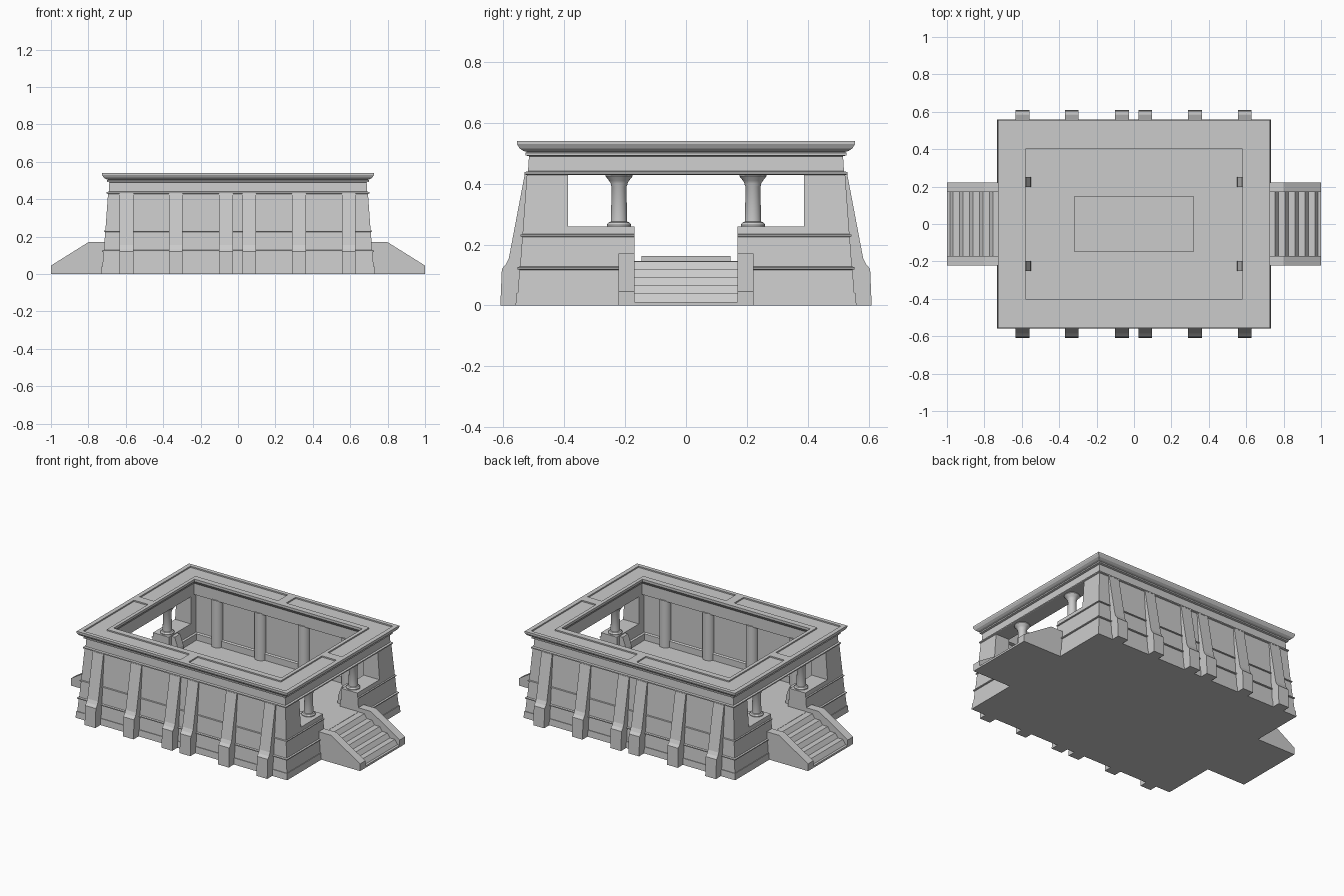
import bpy, bmesh, math

if "Cube" in bpy.data.objects:
    bpy.data.objects.remove(bpy.data.objects["Cube"], do_unlink=True)

GREY = (0.6, 0.6, 0.6, 1)
stone = bpy.data.materials.new("grey stone")
stone.use_nodes = True
stone.diffuse_color = GREY
stone.node_tree.nodes["Principled BSDF"].inputs["Base Color"].default_value = GREY


def finish(name, bm, smooth=False):
    bmesh.ops.recalc_face_normals(bm, faces=bm.faces)
    mesh = bpy.data.meshes.new(name)
    bm.to_mesh(mesh)
    bm.free()
    obj = bpy.data.objects.new(name, mesh)
    bpy.context.collection.objects.link(obj)
    mesh.materials.append(stone)
    if smooth:
        bpy.ops.object.select_all(action='DESELECT')
        obj.select_set(True)
        bpy.context.view_layer.objects.active = obj
        bpy.ops.object.shade_smooth_by_angle(angle=math.radians(35))
    return obj


def prism(name, outline, axis, lo, hi):
    """Extrude a flat outline along one axis from lo to hi."""
    bm = bmesh.new()
    place = {
        'x': lambda p, d: (d, p[0], p[1]),
        'y': lambda p, d: (p[0], d, p[1]),
        'z': lambda p, d: (p[0], p[1], d),
    }[axis]
    a = [bm.verts.new(place(p, lo)) for p in outline]
    b = [bm.verts.new(place(p, hi)) for p in outline]
    bm.faces.new(a)
    bm.faces.new(b[::-1])
    for i in range(len(a)):
        j = (i + 1) % len(a)
        bm.faces.new((a[i], b[i], b[j], a[j]))
    return finish(name, bm)


def rect(w, d):
    return [(-w, -d), (w, -d), (w, d), (-w, d)]


def lathe(name, profile, x, y, sides=24):
    """Turn a (radius, height) profile around a vertical axis."""
    bm = bmesh.new()
    rings = []
    for r, z in profile:
        rings.append([bm.verts.new((x + r * math.cos(math.tau * i / sides),
                                    y + r * math.sin(math.tau * i / sides), z))
                      for i in range(sides)])
    for lower, upper in zip(rings, rings[1:]):
        for i in range(sides):
            j = (i + 1) % sides
            bm.faces.new((lower[i], lower[j], upper[j], upper[i]))
    bm.faces.new(rings[0])
    bm.faces.new(rings[-1])
    return finish(name, bm, True)


# Hall body: stacked rectangular rings, up the outside and down the inside
outer = [(.56, 0), (.557, .04), (.553, .04), (.547, .117), (.554, .119),
         (.554, .125), (.545, .128), (.538, .225), (.544, .227), (.544, .232),
         (.537, .234), (.523, .428), (.53, .431), (.53, .438), (.519, .441),
         (.516, .49), (.528, .493), (.528, .501), (.522, .504), (.535, .508),
         (.547, .516), (.555, .53), (.555, .54)]
inner = [(.58, .40, .54), (.58, .40, .525), (.595, .415, .505),
         (.595, .415, .435), (.598, .44, .435), (.598, .44, .19),
         (.588, .43, .185), (.588, .43, .145)]
bm = bmesh.new()
rings = []
for w, d, z in [(d + .172, d, z) for d, z in outer] + inner:
    rings.append([bm.verts.new((px, py, z)) for px, py in rect(w, d)])
for a, b in zip(rings, rings[1:]):
    for i in range(4):
        j = (i + 1) % 4
        bm.faces.new((a[i], a[j], b[j], b[i]))
bm.faces.new(rings[0])
bm.faces.new(rings[-1])
hall = finish("hall_walls", bm)

# Cutters: end openings, roof panels and floor recess
half = [(.17, .1455), (.17, .26), (.388, .26), (.388, .429)]
cutters = [prism("opening_cutter", half + [(-y, z) for y, z in half[::-1]],
                 'x', -1.2, 1.2),
           prism("floor_cutter", rect(.345, .175), 'z', .137, .2)]
panel = [(.028, .53), (.70, .53), (.70, .028), (.602, .028),
         (.602, .437), (.028, .437)]
for sx in (-1, 1):
    for sy in (-1, 1):
        cutters.append(prism("roof_panel_cutter",
                             [(sx * px, sy * py) for px, py in panel],
                             'z', .532, .6))
for cutter in cutters:
    cutter.hide_render = True
    mod = hall.modifiers.new("cut", 'BOOLEAN')
    mod.operation = 'DIFFERENCE'
    mod.solver = 'EXACT'
    mod.object = cutter
bpy.context.view_layer.update()
cut_mesh = bpy.data.meshes.new_from_object(
    hall.evaluated_get(bpy.context.evaluated_depsgraph_get()))
hall.modifiers.clear()
hall.data = cut_mesh
for cutter in cutters:
    bpy.data.objects.remove(cutter, do_unlink=True)

# Low platform in the middle of the floor
prism("floor_platform", rect(.32, .147), 'z', .13, .163)

# Battered buttresses on both long walls
buttress = [(.50, 0), (.61, 0), (.605, .12), (.592, .135), (.582, .155),
            (.53, .43), (.50, .43)]
for sy in (-1, 1):
    for cx in (-.597, -.333, -.065, .06, .326, .592):
        prism("buttress", [(sy * y, z) for y, z in buttress],
              'x', cx - .037, cx + .037)

# Engaged round columns along the inside of the long walls
for sy in (-1, 1):
    for cx in (-.45, -.15, .15, .45):
        lathe("wall_column", [(.037, .14), (.037, .44)], cx, sy * .443)

# Stairs, cheek walls, end columns and inner piers at both ends
steps = [(.60, 0), (1.0, 0), (1.0, .012)]
for i in range(5):
    x = .985 - i * .053
    z = .04 + i * .026
    steps += [(x, z - .026 if i else .012), (x - .018, z)]
steps.append((.60, .144))
cheek = [(.69, 0), (1.0, 0), (1.0, .045), (.80, .17), (.69, .17)]
pier = [(.61, .14), (.55, .14), (.553, .19), (.577, .255), (.61, .255)]
pillar = [(.04, .255), (.04, .265), (.034, .273), (.027, .275), (.024, .39),
          (.027, .395), (.027, .40), (.033, .41), (.045, .425), (.045, .434)]
for sx in (-1, 1):
    def flip(outline):
        return [(sx * x, z) for x, z in outline]
    prism("stairs", flip(steps), 'y', -.172, .172)
    for sy in (-1, 1):
        prism("stair_cheek_wall", flip(cheek), 'y', sy * .17, sy * .222)
        prism("inner_pier", flip(pier), 'y', sy * .198, sy * .252)
        lathe("end_column", pillar, sx * .643, sy * .22)
